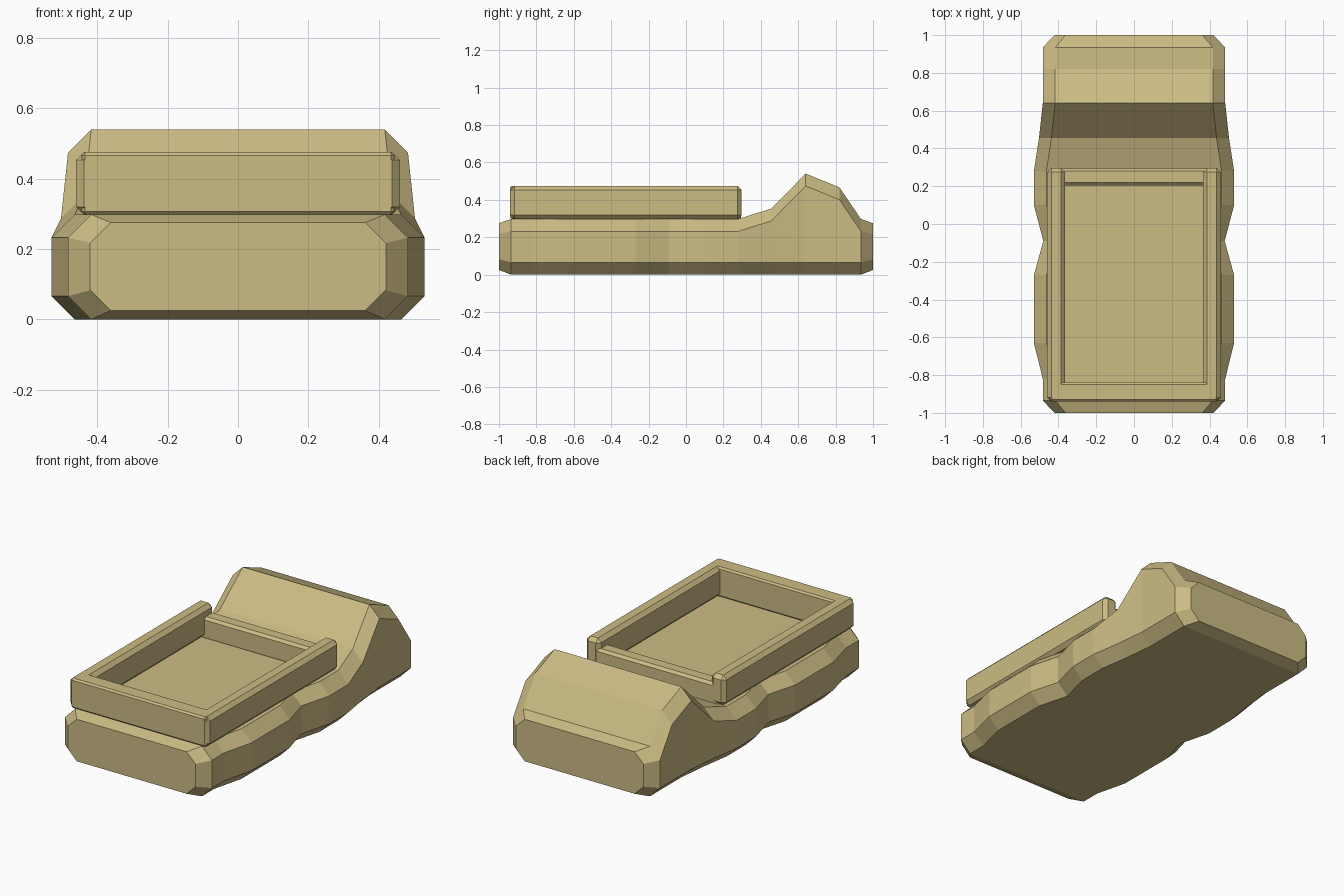
import bpy, bmesh

if "Cube" in bpy.data.objects:
    bpy.data.objects.remove(bpy.data.objects["Cube"])

tan = bpy.data.materials.new("tan")
tan.diffuse_color = (0.60, 0.50, 0.23, 1)
tan.use_nodes = True
tan.node_tree.nodes["Principled BSDF"].inputs["Base Color"].default_value = tan.diffuse_color


def finish(bm, name):
    bmesh.ops.recalc_face_normals(bm, faces=bm.faces[:])
    mesh = bpy.data.meshes.new(name)
    bm.to_mesh(mesh)
    bm.free()
    obj = bpy.data.objects.new(name, mesh)
    mesh.materials.append(tan)
    bpy.context.collection.objects.link(obj)
    return obj


def box(name, x0, x1, y0, y1, z0, z1, bevel):
    bm = bmesh.new()
    bmesh.ops.create_cube(bm, size=1)
    for v in bm.verts:
        v.co = ((x0 + x1) / 2 + v.co.x * (x1 - x0),
                (y0 + y1) / 2 + v.co.y * (y1 - y0),
                (z0 + z1) / 2 + v.co.z * (z1 - z0))
    bmesh.ops.bevel(bm, geom=bm.edges[:], offset=bevel, segments=1,
                    affect='EDGES', profile=0.5)
    return finish(bm, name)


# Body: octagonal sections lofted along y (y, half width, bottom, top)
sections = [
    (-1.00, 0.42, 0.025, 0.275), (-0.935, 0.483, 0, 0.298),
    (-0.82, 0.483, 0, 0.298), (-0.63, 0.53, 0, 0.298),
    (-0.27, 0.53, 0, 0.298), (-0.09, 0.48, 0, 0.298),
    (0.10, 0.53, 0, 0.298), (0.28, 0.53, 0, 0.298),
    (0.455, 0.503, 0, 0.353), (0.64, 0.483, 0, 0.54),
    (0.82, 0.483, 0, 0.467), (0.935, 0.483, 0, 0.298),
    (1.00, 0.42, 0.025, 0.275),
]
bm = bmesh.new()
rings = []
for y, w, lo, hi in sections:
    c = 0.058 if lo else 0.066
    half = [(w - c, lo), (w, lo + c), (w, hi - c), (w - c, hi)]
    ring = half + [(-x, z) for x, z in reversed(half)]
    rings.append([bm.verts.new((x, y, z)) for x, z in ring])
for a, b in zip(rings, rings[1:]):
    for i in range(8):
        j = (i + 1) % 8
        bm.faces.new((a[i], a[j], b[j], b[i]))
bm.faces.new(rings[0])
bm.faces.new(rings[-1])
finish(bm, "body")

# Tray rim: two side rails, a full front wall and a lower back wall
for side, name in ((-1, "left_rail"), (1, "right_rail")):
    xs = sorted((side * 0.365, side * 0.46))
    box(name, *xs, -0.94, 0.297, 0.297, 0.475, 0.022)
box("tray_front_wall", -0.445, 0.445, -0.94, -0.84, 0.297, 0.475, 0.01)
box("tray_back_wall", -0.42, 0.42, 0.205, 0.295, 0.285, 0.42, 0.015)
